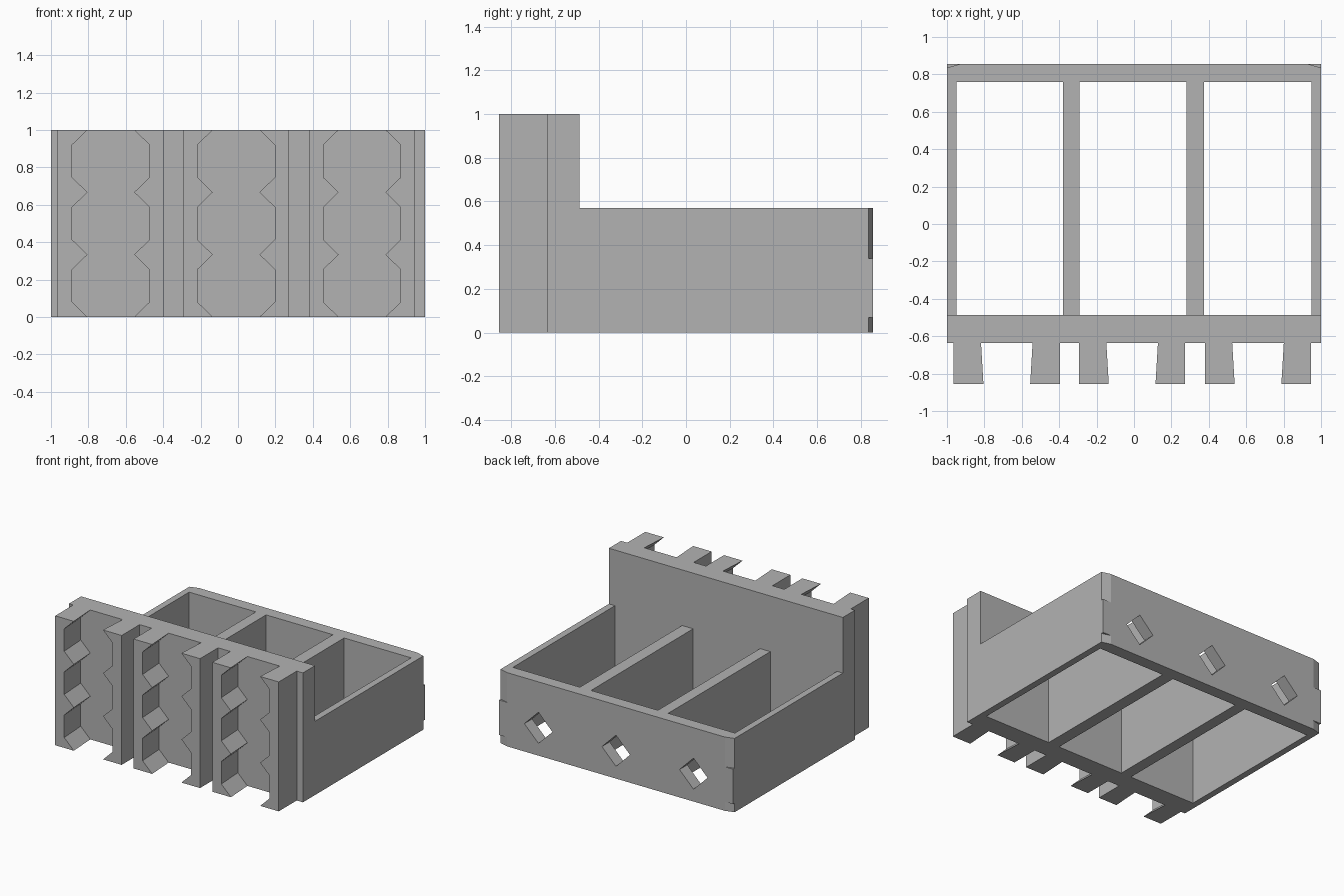
import bpy
import bmesh

if "Cube" in bpy.data.objects:
    bpy.data.objects.remove(bpy.data.objects["Cube"])

grey = bpy.data.materials.new("plain grey")
grey.use_nodes = True
colour = (0.45, 0.45, 0.45, 1)
grey.diffuse_color = colour
grey.node_tree.nodes["Principled BSDF"].inputs["Base Color"].default_value = colour

FRONT, BACK = -0.855, 0.855
PANEL_FRONT, PANEL_BACK = -0.635, -0.487
WALL_TOP = 0.57
CELLS = (-0.68, -0.01, 0.663)


def loft(name, start, end):
    """Solid between two matching loops of points."""
    bm = bmesh.new()
    a = [bm.verts.new(p) for p in start]
    b = [bm.verts.new(p) for p in end]
    bm.faces.new(a)
    bm.faces.new(b[::-1])
    for i in range(len(a)):
        j = (i + 1) % len(a)
        bm.faces.new((a[j], a[i], b[i], b[j]))
    bmesh.ops.recalc_face_normals(bm, faces=bm.faces)
    mesh = bpy.data.meshes.new(name)
    bm.to_mesh(mesh)
    bm.free()
    mesh.materials.append(grey)
    obj = bpy.data.objects.new(name, mesh)
    bpy.context.collection.objects.link(obj)
    return obj


def prism(name, outline, low, high, axis):
    """Extrude a 2D outline along the x, y or z axis."""
    def place(t):
        return [p[:axis] + (t,) + p[axis:] for p in outline]
    return loft(name, place(low), place(high))


def rectangle(x0, x1, y0, y1):
    return [(x0, y0), (x1, y0), (x1, y1), (x0, y1)]


def cut(target, cutter):
    mod = target.modifiers.new("cut", 'BOOLEAN')
    mod.operation = 'DIFFERENCE'
    mod.solver = 'EXACT'
    mod.object = cutter
    bpy.context.view_layer.objects.active = target
    bpy.ops.object.modifier_apply(modifier=mod.name)
    bpy.data.objects.remove(cutter)


# Tray body with the tall front panel, as one L-shaped side profile
profile = [(PANEL_FRONT, 0), (BACK, 0), (BACK, WALL_TOP),
           (PANEL_BACK, WALL_TOP), (PANEL_BACK, 1), (PANEL_FRONT, 1)]
tray = prism("tray", profile, -1, 1, 0)

# Three open compartments
for x0, x1 in ((-0.95, -0.38), (-0.292, 0.28), (0.375, 0.948)):
    cut(tray, prism("compartment_cutter", rectangle(x0, x1, PANEL_BACK, 0.76), -0.1, 1.1, 2))

# Diamond holes through the back wall
for x in (-0.663, 0, 0.663):
    r, z = 0.12, 0.215
    diamond = [(x - r, z), (x, z - r), (x + r, z), (x, z + r)]
    cut(tray, prism("diamond_cutter", diamond, 0.7, 0.9, 1))

# Shallow chamfers on the back corners, above and below a full-size band
for side in (-1, 1):
    wedge = [(side, 0.835), (side * 0.93, BACK), (side * 0.93, 0.9), (side * 1.1, 0.9), (side * 1.1, 0.835)]
    for z0, z1 in ((-0.1, 0.07), (0.34, 0.7)):
        cut(tray, prism("corner_cutter", wedge, z0, z1, 2))

# Zigzag slot edge: pointed teeth at every third of the height
TOOTH, SLOT, SLOPE = 0.125, 0.207, 0.08
edge = [(TOOTH, 0)]
for i in range(3):
    low, high = i / 3, (i + 1) / 3
    edge += [(SLOT, low + SLOPE), (SLOT, high - SLOPE), (TOOTH, high)]

# Toothed rails in pairs, flaring slightly toward the front
for number, centre in enumerate(CELLS, 1):
    for side, label in ((-1, "right"), (1, "left")):
        def section(y, flare):
            inner = [(centre + side * (d + flare), y, z) for d, z in edge]
            outer = centre + side * 0.284
            return inner + [(outer, y, 1), (outer, y, 0)]
        loft(f"toothed_rail_{number}_{label}", section(FRONT, 0), section(PANEL_FRONT, 0.013))
